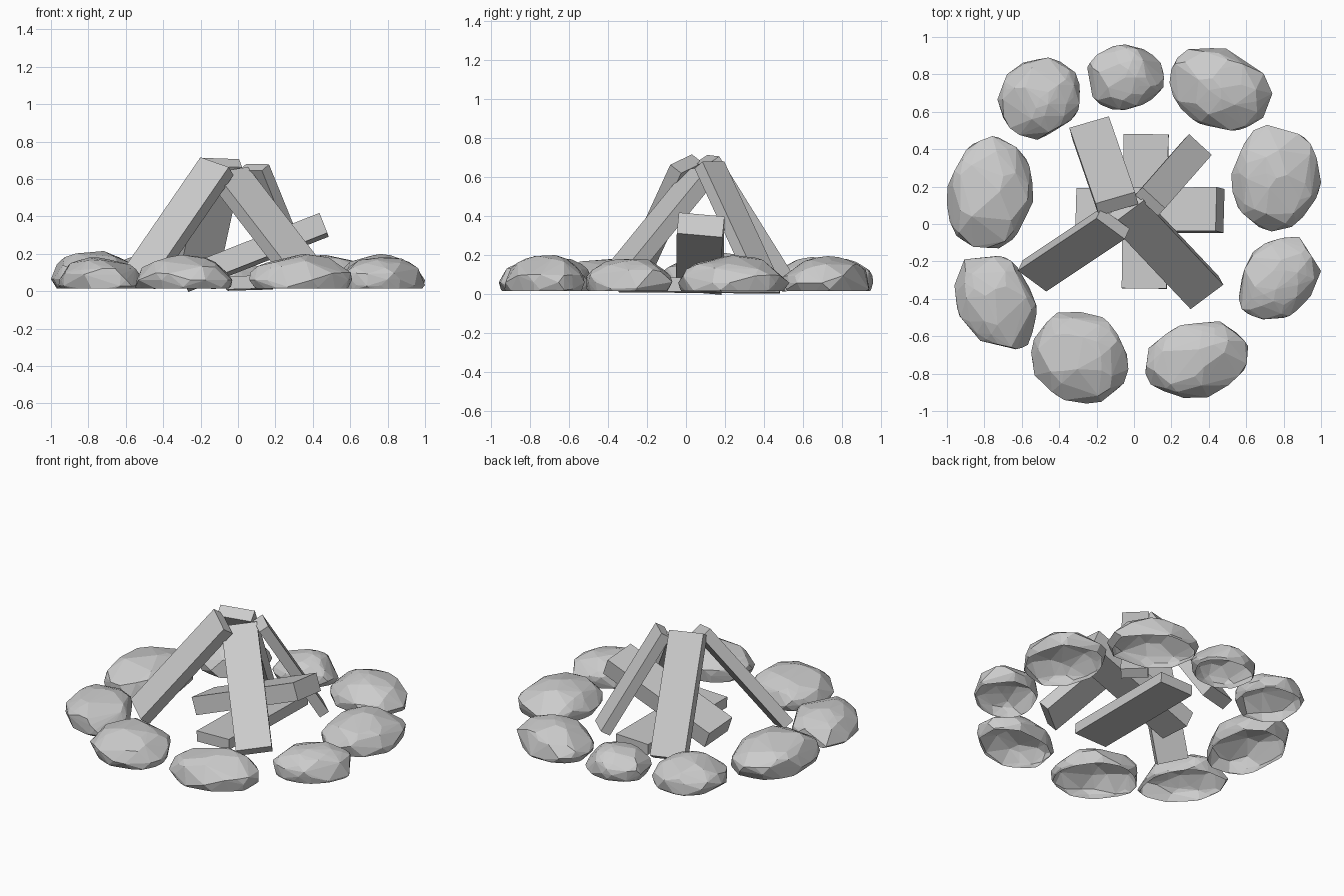
import bpy, bmesh, math, random
from mathutils import Vector, Matrix

if "Cube" in bpy.data.objects:
    bpy.data.objects.remove(bpy.data.objects["Cube"])

random.seed(11)


def add_object(name, bm):
    bmesh.ops.recalc_face_normals(bm, faces=bm.faces[:])
    me = bpy.data.meshes.new(name)
    bm.to_mesh(me)
    bm.free()
    ob = bpy.data.objects.new(name, me)
    bpy.context.collection.objects.link(ob)
    return ob


def log(name, low, high, across, width, thick, sink=0.0):
    """Squared log from low to high; sink = 0.5 puts those points on the outer face."""
    low, high = Vector(low), Vector(high)
    axis = (high - low).normalized()
    side = Vector(across)
    side = (side - axis * side.dot(axis)).normalized()
    up = axis.cross(side)
    if up.z < 0:
        up.negate()
    mid = (low + high) / 2 - up * thick * sink
    size = (side * width, (high - low), up * thick)
    bm = bmesh.new()
    bmesh.ops.create_cube(bm, size=1)
    for v in bm.verts:
        v.co = mid + size[0] * v.co.x + size[1] * v.co.y + size[2] * v.co.z
    return add_object(name, bm)


def stone(name, x0, x1, y0, y1, top, turn, stretch):
    """Chipped low-poly rock, open underneath, fitted to its footprint."""
    cut, belt = 0.015, 0.06
    bm = bmesh.new()
    bmesh.ops.create_icosphere(bm, subdivisions=3, radius=1)
    # keep a random part of the points and hull them into irregular facets
    points = [v.co.copy() for v in bm.verts]
    bm.clear()
    rot = Matrix.Rotation(math.radians(turn), 3, 'Z')
    for p in random.sample(points, 72):
        p = p * random.uniform(0.97, 1.05)
        p.x *= stretch
        bm.verts.new(rot @ p)
    hull = bmesh.ops.convex_hull(bm, input=bm.verts[:])
    loose = {g for g in hull["geom_interior"] if isinstance(g, bmesh.types.BMVert)}
    bmesh.ops.delete(bm, geom=list(loose), context='VERTS')
    lo = [min(v.co[i] for v in bm.verts) for i in range(3)]
    hi = [max(v.co[i] for v in bm.verts) for i in range(3)]
    box_lo = (x0, y0, 2 * belt - top)
    box_hi = (x1, y1, top)
    for v in bm.verts:
        for i in range(3):
            t = (v.co[i] - lo[i]) / (hi[i] - lo[i])
            v.co[i] = box_lo[i] + t * (box_hi[i] - box_lo[i])
    bmesh.ops.bisect_plane(bm, geom=bm.verts[:] + bm.edges[:] + bm.faces[:],
                           plane_co=(0, 0, cut), plane_no=(0, 0, 1), clear_inner=True)
    return add_object(name, bm)


# Ring of stones: footprint limits, top height, long-axis angle, elongation
ring = [
    (-1.00, -0.54, -0.13, 0.47, 0.215, 80, 1.3),
    (-0.73, -0.29, 0.45, 0.89, 0.19, 35, 1.1),
    (-0.25, 0.16, 0.61, 0.96, 0.18, 0, 1.15),
    (0.19, 0.74, 0.50, 0.94, 0.195, -20, 1.3),
    (0.52, 1.00, -0.04, 0.53, 0.20, 85, 1.2),
    (0.56, 1.00, -0.51, -0.07, 0.18, 50, 1.25),
    (0.06, 0.61, -0.93, -0.52, 0.20, 15, 1.35),
    (-0.55, -0.03, -0.96, -0.47, 0.195, -30, 1.1),
    (-0.96, -0.52, -0.67, -0.17, 0.18, -58, 1.35),
]
for i, spec in enumerate(ring):
    stone(f"ring_stone_{i + 1}", *spec)

# Four logs leaning together (points lie on the outer face)
log("leaning_log_front_right", (0.39, -0.39, 0.10), (-0.035, 0.06, 0.65),
    (0.17, 0.13, 0.03), 0.22, 0.08, 0.5)
log("leaning_log_front_left", (-0.545, -0.305, 0.08), (-0.125, -0.025, 0.69),
    (0.15, -0.11, -0.052), 0.195, 0.075, 0.5)
log("leaning_log_back_left", (-0.24, 0.545, 0.06), (-0.10, 0.14, 0.71),
    (0.20, 0.06, -0.01), 0.22, 0.08, 0.5)
log("leaning_log_back_right", (0.355, 0.425, 0.065), (0.105, 0.14, 0.68),
    (0.11, -0.12, 0.02), 0.165, 0.065, 0.5)

# Two logs lying inside the pile
log("ground_log", (0.065, 0.48, 0.041), (0.055, -0.345, 0.048), (1, 0, 0.03), 0.24, 0.07)
log("propped_log", (-0.29, 0.07, 0.06), (0.46, 0.075, 0.355), (0, 1, -0.1), 0.235, 0.115)
